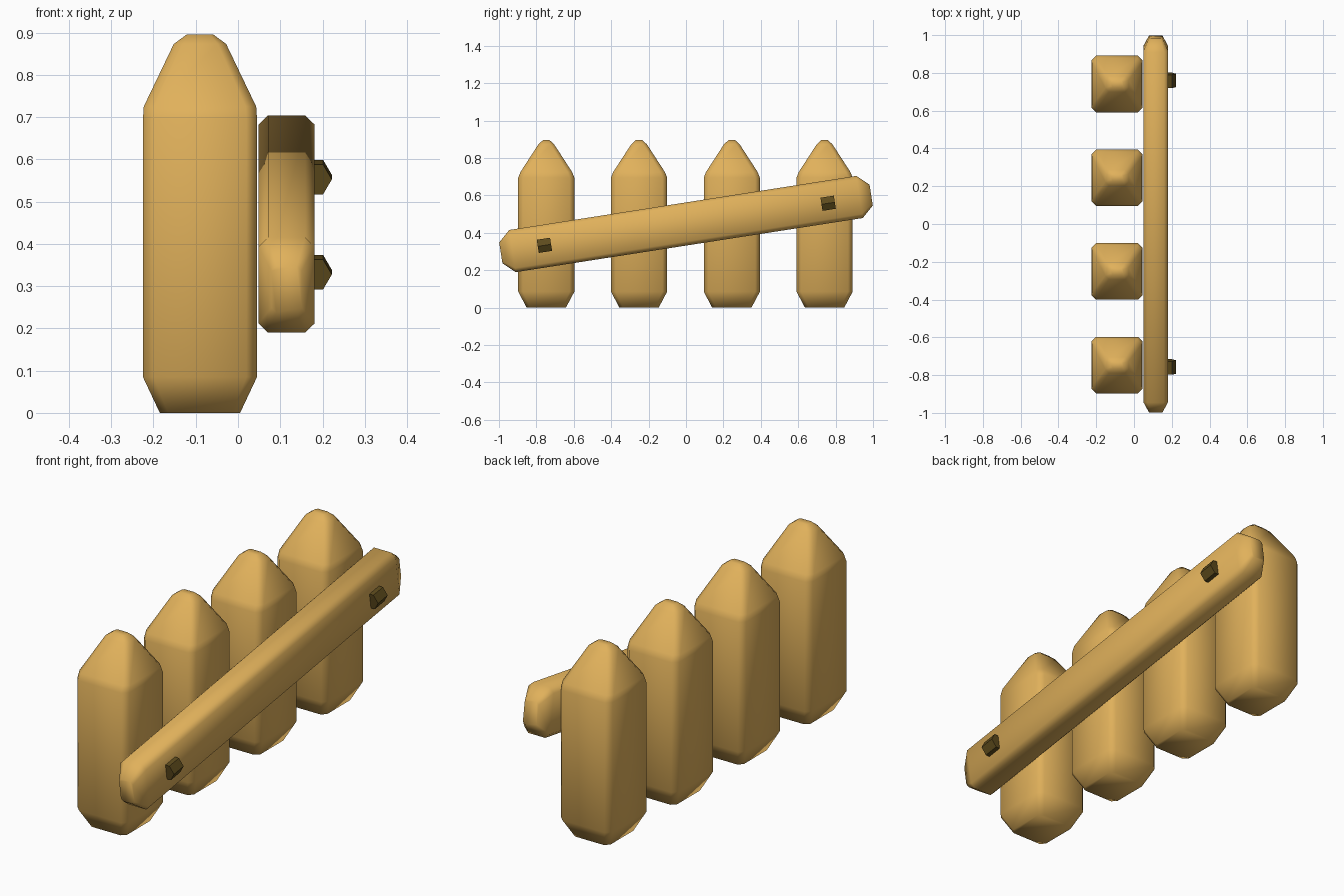
import bpy, bmesh, math
from mathutils import Matrix

if "Cube" in bpy.data.objects:
    bpy.data.objects.remove(bpy.data.objects["Cube"])


def material(name, rgb):
    m = bpy.data.materials.new(name)
    m.diffuse_color = (*rgb, 1)
    m.use_nodes = True
    m.node_tree.nodes["Principled BSDF"].inputs["Base Color"].default_value = m.diffuse_color
    return m


WOOD = material("tan wood", (0.75, 0.44, 0.105))
IRON = material("dark nail", (0.11, 0.07, 0.012))


def finish(bm, name, mat, smooth, matrix):
    bmesh.ops.recalc_face_normals(bm, faces=bm.faces[:])
    for f in bm.faces:
        f.smooth = smooth
    me = bpy.data.meshes.new(name)
    bm.to_mesh(me)
    bm.free()
    me.materials.append(mat)
    ob = bpy.data.objects.new(name, me)
    ob.matrix_world = matrix
    bpy.context.collection.objects.link(ob)
    return ob


def loft(name, sections, matrix):
    """Chamfered rectangles (height, half x, half y, chamfer) joined along z."""
    bm = bmesh.new()
    rings = []
    for z, hx, hy, c in sections:
        pts = [(hx, hy - c), (hx - c, hy), (c - hx, hy), (-hx, hy - c),
               (-hx, c - hy), (c - hx, -hy), (hx - c, -hy), (hx, c - hy)]
        rings.append([bm.verts.new((x, y, z)) for x, y in pts])
    for a, b in zip(rings, rings[1:]):
        for i in range(8):
            j = (i + 1) % 8
            bm.faces.new((a[i], a[j], b[j], b[i]))
    bm.faces.new(rings[0][::-1])
    bm.faces.new(rings[-1])
    return finish(bm, name, WOOD, True, matrix)


# Pointed pickets
picket = [(0, 0.095, 0.105, 0.02), (0.085, 0.135, 0.15, 0.025),
          (0.695, 0.135, 0.15, 0.025), (0.725, 0.133, 0.138, 0.025),
          (0.873, 0.062, 0.042, 0.02), (0.895, 0.032, 0.018, 0.008)]
for i in range(4):
    loft(f"picket_{i + 1}", picket,
         Matrix.Translation((-0.09, -0.747 + 0.496 * i, 0)))

# Slanted rail, lofted along its length
TILT = Matrix.Rotation(math.radians(8.86), 4, 'X')
rail = [(-1.002, 0.036, 0.056, 0.012), (-0.939, 0.066, 0.114, 0.022),
        (0.939, 0.066, 0.114, 0.022), (1.002, 0.036, 0.056, 0.012)]
ALONG_Y = Matrix.Rotation(math.radians(-90), 4, 'X')
loft("rail", rail, Matrix.Translation((0.115, 0, 0.447)) @ TILT @ ALONG_Y)

# Six-sided nails lying along the rail, half sunk into it
for i, (y, z) in enumerate([(-0.757, 0.333), (0.76, 0.558)]):
    bm = bmesh.new()
    ring = [(0.041 * math.cos(math.radians(60 * k)),
             0.041 * math.sin(math.radians(60 * k))) for k in range(6)]
    face = bm.faces.new([bm.verts.new((px, -0.036, pz)) for px, pz in ring])
    ext = bmesh.ops.extrude_face_region(bm, geom=[face], use_keep_orig=True)
    bmesh.ops.translate(bm, vec=(0, 0.072, 0), verts=[
        v for v in ext["geom"] if isinstance(v, bmesh.types.BMVert)])
    finish(bm, f"nail_{i + 1}", IRON, False,
           Matrix.Translation((0.181, y, z)) @ TILT)
